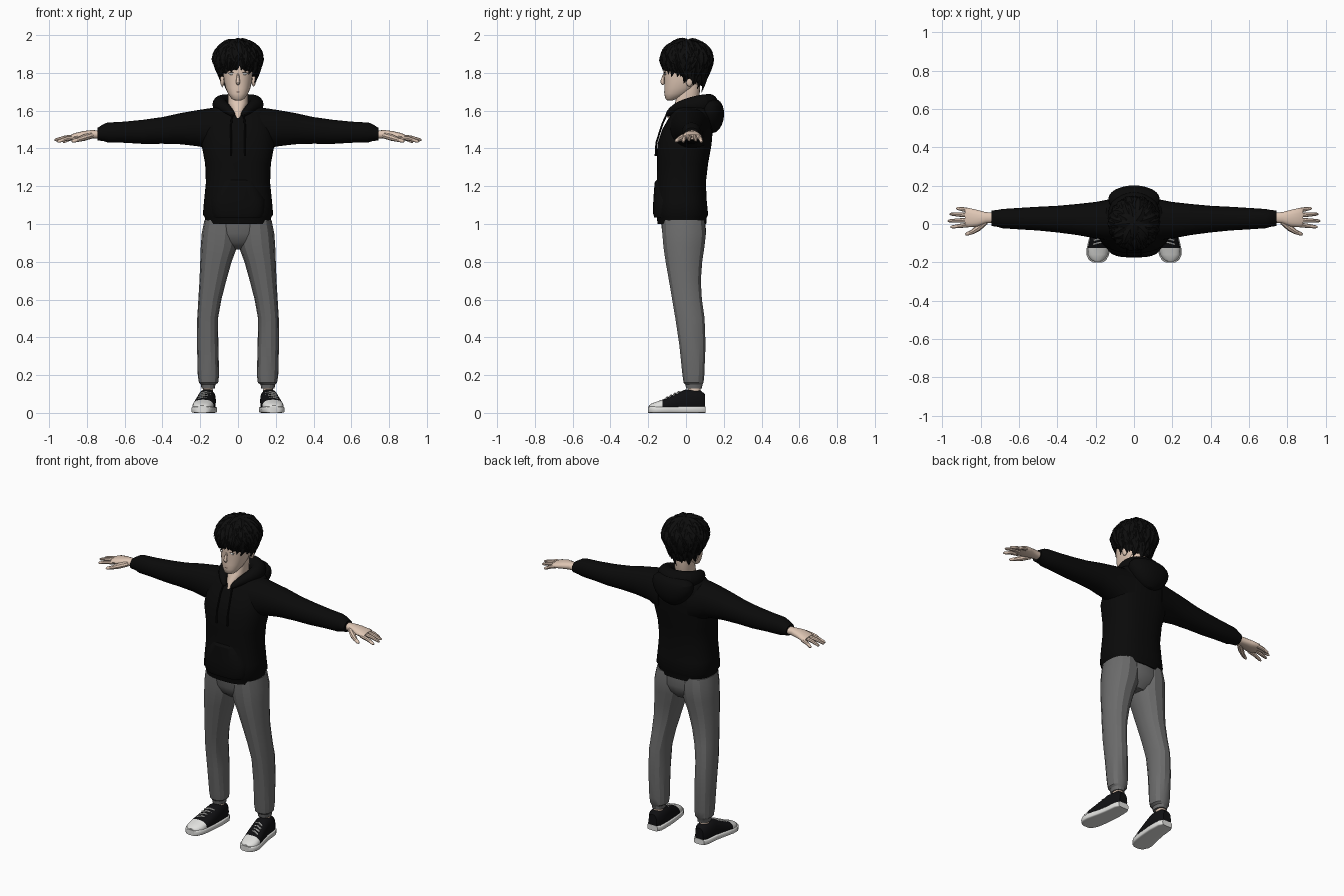
import bpy, bmesh, math, random
from mathutils import Vector, Matrix

random.seed(4)
if "Cube" in bpy.data.objects:
    bpy.data.objects.remove(bpy.data.objects["Cube"], do_unlink=True)


def material(name, r, g, b):
    m = bpy.data.materials.new(name)
    m.use_nodes = True
    m.diffuse_color = (r, g, b, 1)
    m.node_tree.nodes["Principled BSDF"].inputs["Base Color"].default_value = (r, g, b, 1)
    return m


SKIN = material("skin", .74, .57, .46)
HOODIE = material("hoodie black", .003, .003, .003)
HAIR = material("hair black", .004, .004, .004)
PANTS = material("pants grey", .15, .15, .15)
SHOE = material("shoe black", .005, .005, .006)
WHITE = material("rubber white", .75, .75, .73)
LIP = material("lip brown", .38, .22, .17)


def skin_rings(bm, rings):
    """Join rings of points into a capped tube."""
    loops = [[bm.verts.new(p) for p in r] for r in rings]
    for a, b in zip(loops, loops[1:]):
        for i in range(len(a)):
            j = (i + 1) % len(a)
            bm.faces.new((a[i], a[j], b[j], b[i]))
    bm.faces.new(loops[0])
    bm.faces.new(loops[-1])


def loft(bm, sections, axis=2, n=24, p=2.3):
    """Sections: position on axis, then min/max on the other two axes."""
    rings = []
    for s, u0, u1, v0, v1 in sections:
        ring = []
        for i in range(n):
            a = math.tau * i / n
            c, d = math.cos(a), math.sin(a)
            u = (u0 + u1) / 2 + (u1 - u0) / 2 * math.copysign(abs(c) ** (2 / p), c)
            v = (v0 + v1) / 2 + (v1 - v0) / 2 * math.copysign(abs(d) ** (2 / p), d)
            point = [u, v]
            point.insert(axis, s)
            ring.append(Vector(point))
        rings.append(ring)
    skin_rings(bm, rings)


def sweep(bm, pts, radii, n=8, flat=1, ref=(0, 0, 1)):
    """Tube along points with a radius at each point."""
    pts = [Vector(p) for p in pts]
    rings = []
    for i, (p, r) in enumerate(zip(pts, radii)):
        t = (pts[min(i + 1, len(pts) - 1)] - pts[max(i - 1, 0)]).normalized()
        side = t.cross(Vector(ref)).normalized()
        up = side.cross(t)
        angles = [math.tau * k / n for k in range(n)]
        rings.append([p + r * (side * math.cos(a) + up * flat * math.sin(a)) for a in angles])
    skin_rings(bm, rings)


def ball(bm, centre, size):
    m = Matrix.Translation(centre) @ Matrix.Diagonal((*size, 1))
    bmesh.ops.create_uvsphere(bm, u_segments=16, v_segments=10, radius=1, matrix=m)


def finish(bm, name, *mats, mirror=False, subsurf=0, rule=None, angle=40):
    bmesh.ops.recalc_face_normals(bm, faces=bm.faces[:])
    if rule:
        for f in bm.faces:
            f.material_index = rule(f.calc_center_median())
    mesh = bpy.data.meshes.new(name)
    bm.to_mesh(mesh)
    bm.free()
    ob = bpy.data.objects.new(name, mesh)
    bpy.context.collection.objects.link(ob)
    for m in mats:
        mesh.materials.append(m)
    bpy.ops.object.select_all(action='DESELECT')
    ob.select_set(True)
    bpy.context.view_layer.objects.active = ob
    bpy.ops.object.shade_smooth_by_angle(angle=math.radians(angle))
    if mirror:
        ob.modifiers.new("Mirror", 'MIRROR').use_mirror_merge = False
    if subsurf:
        mod = ob.modifiers.new("Subdivision", 'SUBSURF')
        mod.levels = mod.render_levels = subsurf
    return ob


def sym(rows):
    """Sections symmetric about x = 0: z, half width, y min, y max."""
    return [(z, -w, w, y0, y1) for z, w, y0, y1 in rows]


# hoodie body with hem band
bm = bmesh.new()
loft(bm, sym([(1.0, .172, -.15, .107), (1.035, .176, -.155, .11), (1.05, .186, -.163, .117),
              (1.12, .18, -.16, .11), (1.22, .17, -.155, .105), (1.32, .174, -.153, .117),
              (1.42, .193, -.152, .135), (1.5, .188, -.126, .142), (1.56, .175, -.092, .14),
              (1.61, .145, -.063, .13), (1.635, .09, -.03, .11)]), n=32, p=2.5)
finish(bm, "hoodie_body", HOODIE)

# front pocket
bm = bmesh.new()
loft(bm, sym([(1.035, .135, -.168, 0), (1.06, .145, -.175, 0), (1.13, .145, -.173, 0),
              (1.22, .095, -.166, 0), (1.24, .09, -.15, 0)]), p=3)
finish(bm, "pocket", HOODIE, angle=30)

# sleeves with cuffs
bm = bmesh.new()
loft(bm, [(.1, -.09, .135, 1.36, 1.62), (.2, -.075, .115, 1.41, 1.605), (.3, -.057, .104, 1.422, 1.588),
          (.4, -.044, .095, 1.425, 1.566), (.5, -.034, .09, 1.424, 1.552), (.6, -.028, .084, 1.43, 1.542),
          (.69, -.022, .078, 1.432, 1.537), (.71, -.015, .074, 1.438, 1.53), (.745, -.01, .07, 1.443, 1.508)],
     axis=0, p=2.1)
finish(bm, "sleeves", HOODIE, mirror=True)

# hood collar and hanging hood
bm = bmesh.new()
half = [(.018, -.105, 1.572, .014), (.06, -.065, 1.612, .026), (.1, .01, 1.63, .042), (.098, .09, 1.636, .055)]
path = half + [(0, .14, 1.632, .06)] + [(-x, y, z, r) for x, y, z, r in reversed(half)]
sweep(bm, [q[:3] for q in path], [q[3] for q in path], n=10)
finish(bm, "hood_collar", HOODIE, subsurf=2)
bm = bmesh.new()
loft(bm, sym([(1.478, .03, .11, .155), (1.52, .095, .07, .195), (1.58, .135, .05, .205),
              (1.63, .14, .06, .198), (1.665, .09, .09, .17)]), p=2.1)
finish(bm, "hanging_hood", HOODIE, subsurf=1)

# drawstrings
bm = bmesh.new()
sweep(bm, [(.03, -.1, 1.585), (.036, -.125, 1.53), (.038, -.157, 1.43), (.037, -.16, 1.36)],
      [.005, .005, .005, .006], ref=(0, 1, 0))
finish(bm, "drawstrings", HOODIE, mirror=True)

# trousers
bm = bmesh.new()
loft(bm, sym([(.865, .05, -.06, .06), (.9, .14, -.105, .09), (.95, .185, -.125, .107), (1.03, .172, -.135, .1)]), n=20)
finish(bm, "trouser_seat", PANTS)
bm = bmesh.new()
loft(bm, [(1.02, .0, .178, -.13, .1), (.95, -.005, .192, -.128, .108), (.88, .004, .197, -.122, .1),
          (.8, .034, .2, -.11, .088), (.7, .062, .204, -.092, .08), (.6, .088, .21, -.075, .086),
          (.5, .106, .216, -.058, .1), (.36, .104, .217, -.037, .105), (.2, .1, .213, -.02, .098),
          (.16, .105, .207, -.014, .094), (.15, .12, .197, -.004, .088), (.128, .122, .193, 0, .085)], n=14)
finish(bm, "trouser_legs", PANTS, mirror=True, angle=25)

# ankles
bm = bmesh.new()
loft(bm, [(.08, .132, .188, .01, .08), (.16, .135, .185, .015, .075)], n=14)
finish(bm, "ankles", SKIN, mirror=True)

# shoes: y, centre x, half width, top height
SHAPE = [(.1, .162, .028, .1), (.075, .162, .043, .12), (.0, .165, .048, .125), (-.05, .172, .051, .104),
         (-.085, .178, .054, .088), (-.125, .185, .056, .07), (-.16, .189, .052, .058),
         (-.185, .19, .038, .048), (-.196, .19, .02, .04)]
bm = bmesh.new()
loft(bm, [(y, c - w, c + w, .0, top) for y, c, w, top in SHAPE], axis=1, n=20, p=2.5)
finish(bm, "shoe_uppers", SHOE, WHITE, mirror=True, rule=lambda c: int(c.y < -.125))
bm = bmesh.new()
loft(bm, [(y * 1.02, c - w - .006, c + w + .006, 0, .034) for y, c, w, top in SHAPE], axis=1, p=6)
finish(bm, "shoe_soles", WHITE, mirror=True)
bm = bmesh.new()
for k in range(4):
    y, c, z = -.038 - k * .02, .171 + k * .004, .112 - k * .0095
    sweep(bm, [(c - .03, y + .008, z - .009), (c, y, z), (c + .03, y - .008, z - .009)], [.005] * 3, n=6)
finish(bm, "shoe_laces", WHITE, mirror=True)

# palms, fingers and thumbs
bm = bmesh.new()
loft(bm, [(.72, .008, .058, 1.452, 1.495), (.775, .004, .062, 1.452, 1.497), (.82, -.014, .074, 1.449, 1.492),
          (.865, -.017, .084, 1.445, 1.481), (.882, -.01, .078, 1.448, 1.474)], axis=0, n=16)
for i, (tip_x, tip_y, tip_z) in enumerate([(.957, -.016, 1.436), (.972, .016, 1.444),
                                           (.962, .052, 1.442), (.927, .083, 1.434)]):
    base = Vector((.86, -.004 + i * .025, 1.459 + (.004 if i in (1, 2) else 0)))
    tip = Vector((tip_x, tip_y, tip_z))
    sweep(bm, [base, base.lerp(tip, .5) + Vector((0, 0, .004)), base.lerp(tip, .93), tip],
          [.0125, .011, .008, .004])
sweep(bm, [(.775, .012, 1.468), (.815, -.022, 1.457), (.845, -.042, 1.447), (.872, -.052, 1.439), (.88, -.055, 1.437)],
      [.016, .017, .012, .009, .004])
finish(bm, "hands", SKIN, mirror=True)

# neck and head
bm = bmesh.new()
loft(bm, sym([(1.56, .01, -.1, 0), (1.6, .04, -.086, .05), (1.64, .054, -.058, .07), (1.74, .052, -.035, .075)]))
finish(bm, "neck", SKIN)
bm = bmesh.new()
loft(bm, sym([(1.655, .018, -.1, -.07), (1.663, .034, -.109, -.045), (1.69, .053, -.115, .015),
              (1.72, .066, -.115, .05), (1.76, .075, -.115, .075), (1.8, .08, -.119, .1),
              (1.86, .085, -.118, .115), (1.92, .075, -.09, .1), (1.95, .04, -.05, .06)]))
finish(bm, "head", SKIN)
bm = bmesh.new()
sweep(bm, [(0, -.113, 1.8), (0, -.122, 1.77), (0, -.128, 1.749), (0, -.116, 1.737)],
      [.007, .009, .013, .009], ref=(0, 1, 0))
finish(bm, "nose", SKIN, subsurf=1)
bm = bmesh.new()
ball(bm, (.083, .018, 1.762), (.012, .02, .034))
finish(bm, "ears", SKIN, mirror=True)

# eyes, lashes and mouth
bm = bmesh.new()
ball(bm, (.034, -.109, 1.795), (.016, .006, .006))
finish(bm, "eyes", WHITE, mirror=True)
bm = bmesh.new()
sweep(bm, [(.017, -.115, 1.799), (.034, -.114, 1.803), (.051, -.106, 1.799)], [.0015, .002, .0015], n=6)
finish(bm, "lashes", HAIR, mirror=True)
bm = bmesh.new()
sweep(bm, [(-.021, -.109, 1.7), (0, -.115, 1.699), (.021, -.109, 1.7)], [.001, .002, .001], n=6)
finish(bm, "mouth", LIP)


def hair_point(theta, phi, lift=1.0):
    """Point on the hair shell; theta from the crown, phi from the front."""
    over = max(0, theta - math.pi / 2)
    h = math.sin(min(theta, math.pi / 2)) - .35 * over
    v = -over if over else math.cos(theta)
    return Vector((.126 * h * lift * math.sin(phi), .005 - .134 * h * lift * math.cos(phi), 1.865 + .115 * v * lift))


def hairline(phi):
    return 2.3 - .45 * math.cos(phi)


# hair cap
bm = bmesh.new()
rings = []
for s in range(1, 13):
    rings.append([hair_point(s / 12 * hairline(math.tau * k / 32), math.tau * k / 32) for k in range(32)])
skin_rings(bm, rings)
finish(bm, "hair_cap", HAIR)

# hair tufts flowing from the crown
bm = bmesh.new()
for k in range(210):
    phi = k * 2.39996
    limit = hairline(phi)
    start = min(math.acos(1 - 1.5 * k / 210), limit - .55)
    end = min(start + random.uniform(.65, .9), limit + random.uniform(.05, .25))
    sway, lift = random.uniform(-.3, .3), random.uniform(.07, .15)
    pts = [hair_point(start + (end - start) * s / 4, phi + sway * (s / 4) ** 2, .97 + lift * s / 4)
           for s in range(5)]
    out = pts[2] - Vector((0, .005, 1.865))
    sweep(bm, pts, [.012, .023, .021, .013, .001], n=4, flat=.4, ref=out)
finish(bm, "hair_tufts", HAIR)
